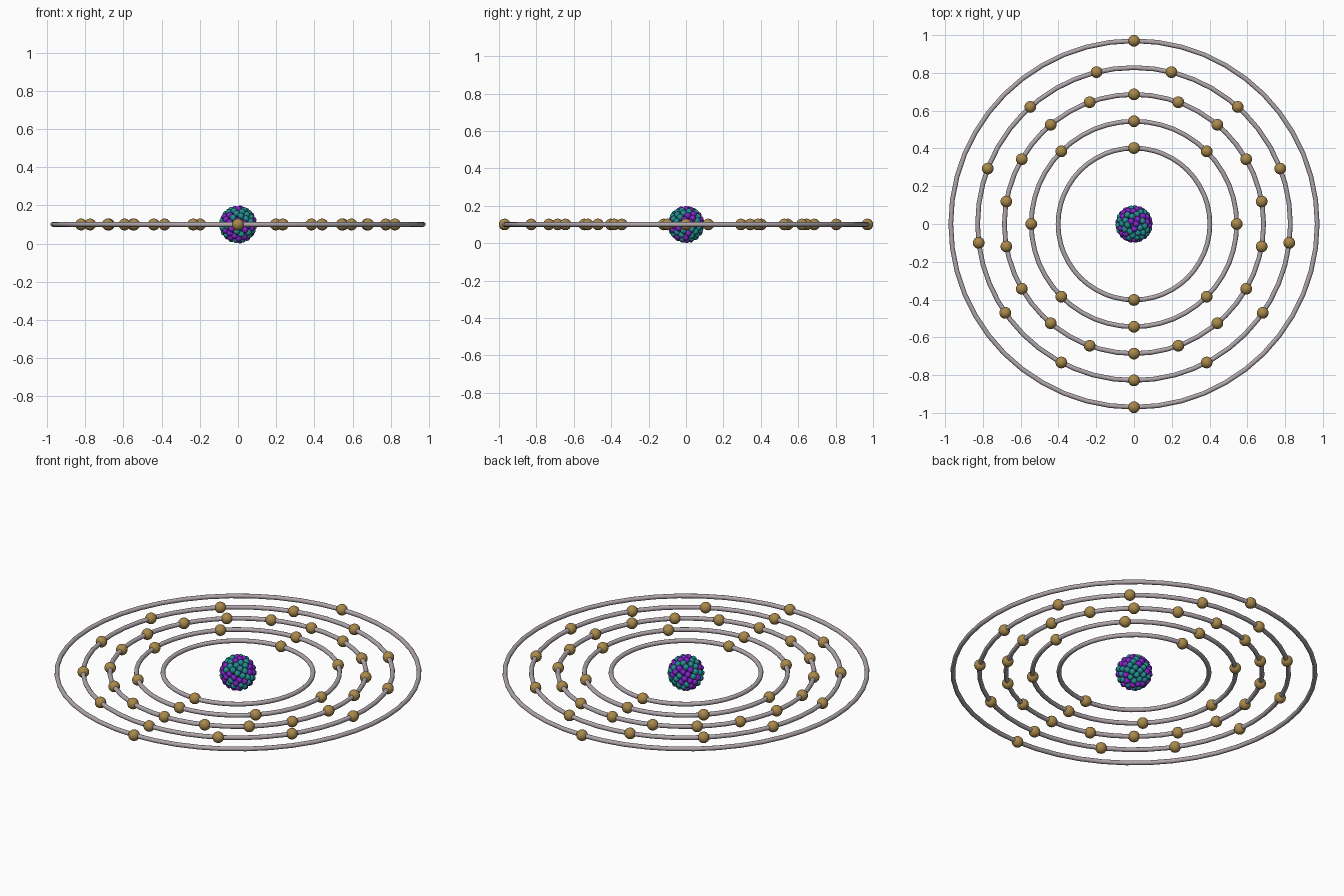
import bpy, bmesh, math, random
from mathutils import Matrix, Vector

if "Cube" in bpy.data.objects:
    bpy.data.objects.remove(bpy.data.objects["Cube"])

random.seed(7)
CENTRE = Vector((0, 0, 0.1))


def material(name, rgb):
    m = bpy.data.materials.new(name)
    m.diffuse_color = (*rgb, 1)
    m.use_nodes = True
    m.node_tree.nodes["Principled BSDF"].inputs["Base Color"].default_value = m.diffuse_color
    return m


GOLD = material("gold", (0.40, 0.25, 0.07))
GREY = material("ring_grey", (0.43, 0.38, 0.41))
TEAL = material("teal", (0.017, 0.27, 0.29))
PURPLE = material("purple", (0.22, 0.017, 0.58))


def balls(name, points, radius, mat, u=16, v=10):
    """One object made of smooth balls at the given points."""
    bm = bmesh.new()
    for p in points:
        bmesh.ops.create_uvsphere(bm, u_segments=u, v_segments=v, radius=radius,
                                  matrix=Matrix.Translation(p))
    for f in bm.faces:
        f.smooth = True
    me = bpy.data.meshes.new(name)
    bm.to_mesh(me)
    bm.free()
    me.materials.append(mat)
    ob = bpy.data.objects.new(name, me)
    bpy.context.collection.objects.link(ob)
    return ob


def sphere_points(n, radius):
    """Evenly spread points on a sphere (golden-angle spiral)."""
    pts = []
    for i in range(n):
        z = 1 - 2 * (i + 0.5) / n
        a = i * math.pi * (3 - math.sqrt(5))
        r = math.sqrt(1 - z * z)
        pts.append(CENTRE + radius * Vector((r * math.cos(a), r * math.sin(a), z)))
    return pts


# nucleus: packed protons and neutrons, outer shell over an inner one
nucleons = sphere_points(98, 0.083) + sphere_points(40, 0.054)
random.shuffle(nucleons)
split = int(len(nucleons) * 0.44)
balls("protons", nucleons[:split], 0.0172, PURPLE)
balls("neutrons", nucleons[split:], 0.0172, TEAL)

# electron shells: (electron count, start angle)
shells = [(2, 90), (8, 90), (18, 90), (13, 270), (2, 90)]
for i, (count, start) in enumerate(shells):
    R = 0.402 + 0.142 * i
    bpy.ops.mesh.primitive_torus_add(major_radius=R, minor_radius=0.0125,
                                     major_segments=48, minor_segments=12,
                                     location=CENTRE)
    ring = bpy.context.object
    ring.name = f"orbit_ring_{i + 1}"
    ring.data.materials.append(GREY)
    bpy.ops.object.shade_smooth()
    pts = []
    for k in range(count):
        a = math.radians(start + 360 * k / count)
        pts.append(CENTRE + R * Vector((math.cos(a), math.sin(a), 0)))
    balls(f"electrons_{i + 1}", pts, 0.031, GOLD, 24, 16)
